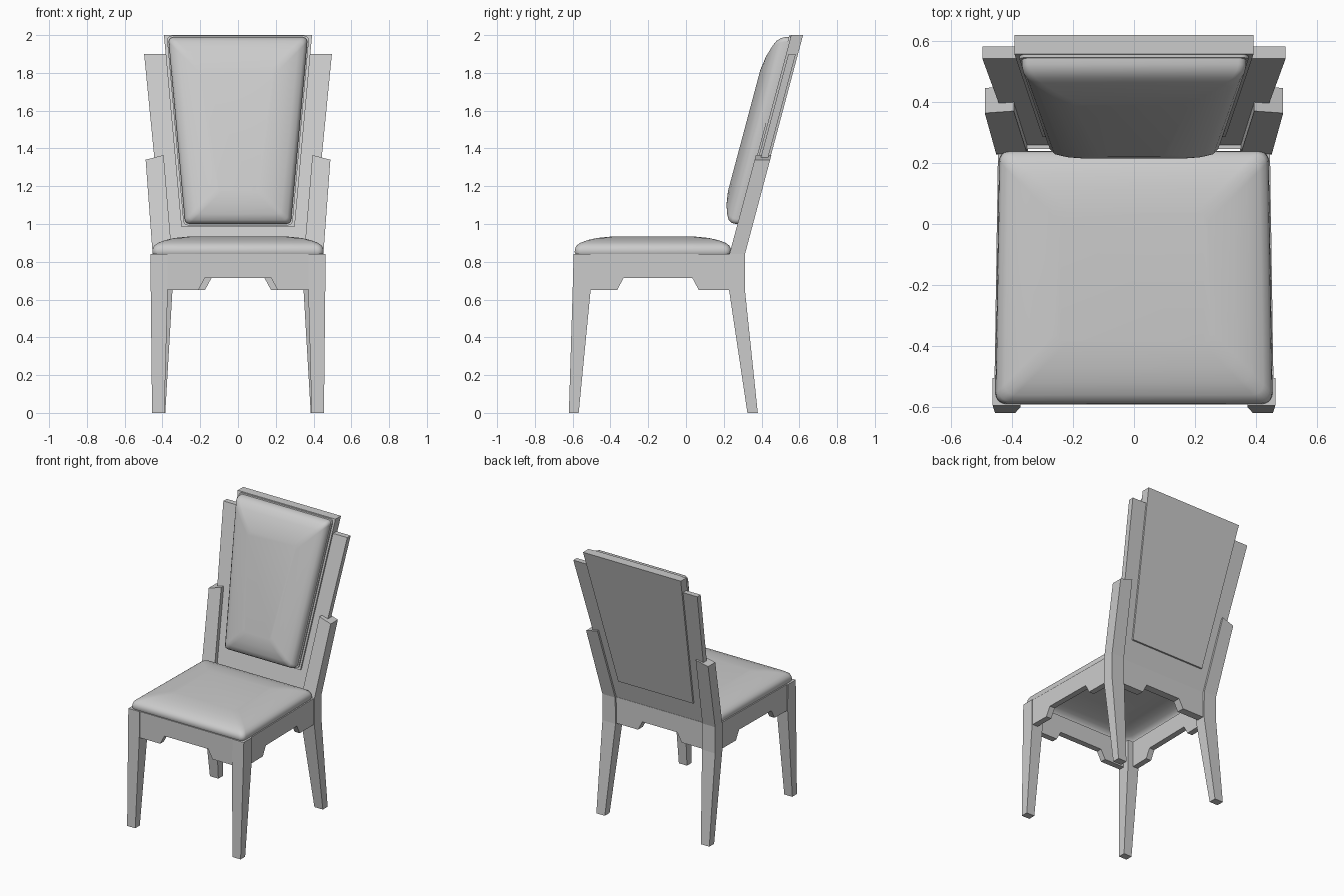
import bpy, bmesh, math

if "Cube" in bpy.data.objects:
    bpy.data.objects.remove(bpy.data.objects["Cube"])

SLOPE = 0.267  # backward lean of everything above the seat frame


def lean(y, z):
    return y + SLOPE * max(0, z - 0.84)


def loft(name, loops, mirror=False, smooth=False, open_start=False):
    """Skin a list of equal-length vertex loops and cap the ends."""
    bm = bmesh.new()
    for side in ((1, -1) if mirror else (1,)):
        rings = [[bm.verts.new((x * side, y, z)) for x, y, z in lp] for lp in loops]
        n = len(rings[0])
        for a, b in zip(rings, rings[1:]):
            for i in range(n):
                j = (i + 1) % n
                bm.faces.new((a[i], a[j], b[j], b[i]))
        if not open_start:
            bm.faces.new(rings[0])
        bm.faces.new(rings[-1])
    bmesh.ops.recalc_face_normals(bm, faces=bm.faces)
    me = bpy.data.meshes.new(name)
    bm.to_mesh(me)
    bm.free()
    ob = bpy.data.objects.new(name, me)
    bpy.context.collection.objects.link(ob)
    if smooth:
        bpy.ops.object.select_all(action='DESELECT')
        ob.select_set(True)
        bpy.context.view_layer.objects.active = ob
        bpy.ops.object.shade_smooth_by_angle(angle=math.radians(50))
    return ob


def section(x0, x1, y0, y1, z_in, z_out=None):
    """Leg cross-section; inner and outer edges may differ in height."""
    z_out = z_in if z_out is None else z_out
    return [(x0, lean(y0, z_in), z_in), (x1, lean(y0, z_out), z_out),
            (x1, lean(y1, z_out), z_out), (x0, lean(y1, z_in), z_in)]


def rounded(w0, w1, v0, v1, d, r, seg=5):
    """Trapezoid with rounded corners, inset by d."""
    pts = []
    for w, v, su, sv, a0 in ((w0, v0, -1, -1, 180), (w0, v0, 1, -1, 270),
                             (w1, v1, 1, 1, 0), (w1, v1, -1, 1, 90)):
        for k in range(seg + 1):
            a = math.radians(a0 + 90 * k / seg)
            pts.append((su * (w - d - r) + r * math.cos(a),
                        v - sv * (d + r) + r * math.sin(a)))
    return pts


# Legs
loft("front_legs", [section(.39, .455, -.62, -.568, 0),
                    section(.372, .462, -.60, -.505, .65),
                    section(.372, .463, -.595, -.505, .84)], mirror=True)
loft("back_legs", [section(.385, .453, .325, .38, 0),
                   section(.347, .452, .228, .312, .65),
                   section(.35, .452, .23, .312, .84),
                   section(.394, .489, .23, .312, 1.365, 1.34)], mirror=True)


# Seat rails with a notched lower edge
def notch(a, b, lo, hi, slant):
    return [(a, .84), (a, .65), (lo, .65), (lo + slant, .715),
            (hi - slant, .715), (hi, .65), (b, .65), (b, .84)]


for name, w, half, ya, yb in (("front_rail", .38, .21, -.592, -.55),
                              ("back_rail", .36, .175, .245, .30)):
    prof = notch(-w, w, -half, half, .035)
    loft(name, [[(s, y, z) for s, z in prof] for y in (ya, yb)])
side = notch(-.51, .235, -.365, .068, .035)
loft("side_rails", [[(x - .015 * (s + .51), s, z) for s, z in side]
                    for x in (.457, .415)], mirror=True)


# Back panels
def panel(name, w0, w1, z0, z1, ya, yb):
    quad = [(-w0, z0), (w0, z0), (w1, z1), (-w1, z1)]
    loft(name, [[(x, lean(y, z), z) for x, z in quad] for y in (ya, yb)])


panel("back_side_panel", .393, .497, .84, 1.9, .259, .298)
panel("back_center_panel", .30, .392, .985, 2.0, .247, .31)

# Back cushion
levels = [(0, -.005), (0, .01), (.008, .01), (.008, .03), (.013, .05), (.028, .07),
          (.06, .086), (.11, .103), (.18, .114)]
loft("back_cushion",
     [[(u, lean(.247, v) - h, v) for u, v in rounded(.29, .375, .993, 1.997, d, .025)]
      for d, h in levels], smooth=True)

# Seat cushion: upholstered shell, open underneath inside the frame
levels = [(.006, .838), (0, .85), (.003, .87), (.01, .885), (.03, .9), (.07, .915),
          (.12, .926), (.20, .934)]
loft("seat_cushion",
     [[(u, v, z) for u, v in rounded(.454, .442, -.59, .24, d, .035)]
      for d, z in levels], smooth=True, open_start=True)
